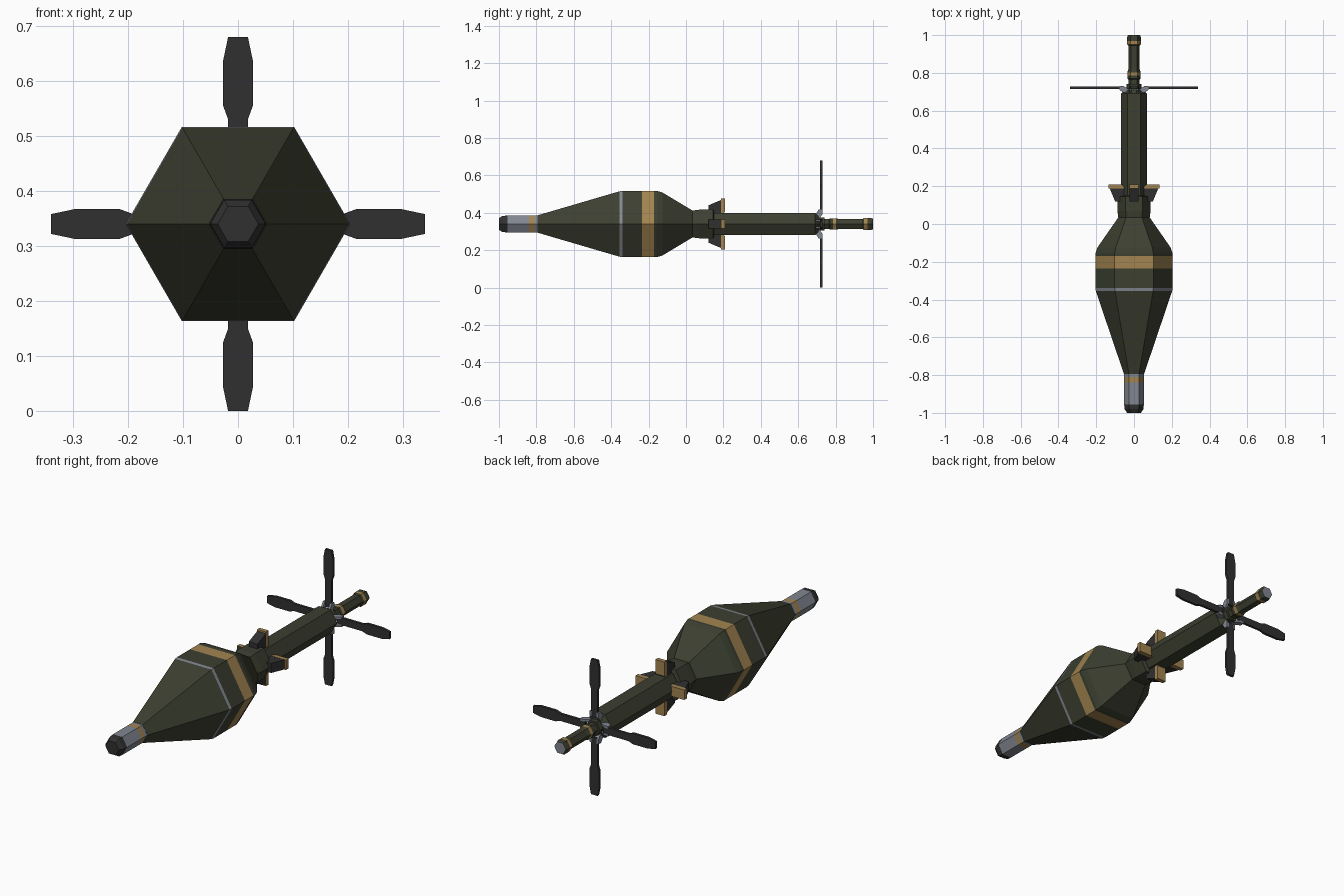
import bpy, bmesh
from math import cos, sin, pi
from mathutils import Matrix, Vector

if "Cube" in bpy.data.objects:
    bpy.data.objects.remove(bpy.data.objects["Cube"])

CZ = 0.34  # height of the long axis


def material(name, rgb):
    m = bpy.data.materials.new(name)
    m.diffuse_color = (*rgb, 1)
    m.use_nodes = True
    m.node_tree.nodes["Principled BSDF"].inputs["Base Color"].default_value = m.diffuse_color
    return m


OLIVE = material("olive", (0.045, 0.05, 0.03))
GOLD = material("gold", (0.36, 0.23, 0.08))
STEEL = material("steel", (0.22, 0.24, 0.28))
BLACK = material("black", (0.03, 0.03, 0.03))
MATS = [OLIVE, GOLD, STEEL, BLACK]


def finish(name, bm):
    bmesh.ops.recalc_face_normals(bm, faces=bm.faces)
    me = bpy.data.meshes.new(name)
    bm.to_mesh(me)
    bm.free()
    for m in MATS:
        me.materials.append(m)
    ob = bpy.data.objects.new(name, me)
    bpy.context.collection.objects.link(ob)
    return ob


def hex_lathe(name, profile):
    """profile: (y, corner radius, material of the section behind it)"""
    bm = bmesh.new()
    rings = [[bm.verts.new((r * cos(k * pi / 3), y, CZ + r * sin(k * pi / 3)))
              for k in range(6)] for y, r, _ in profile]
    for i in range(len(rings) - 1):
        a, b = rings[i], rings[i + 1]
        for k in range(6):
            j = (k + 1) % 6
            f = bm.faces.new((a[k], a[j], b[j], b[k]))
            f.material_index = MATS.index(profile[i][2])
    for ring, m in ((rings[0], profile[0][2]), (rings[-1], profile[-1][2])):
        bm.faces.new(ring).material_index = MATS.index(m)
    return finish(name, bm)


def radial_prism(name, outline, axis, lo, hi, mat, angle):
    """Extrude an outline along 'axis', then turn it about the long axis.
    axis 'y': outline is (x, z); axis 'x': outline is (y, z). z is radial."""
    bm = bmesh.new()

    def ring(d):
        return [bm.verts.new((u, d, v) if axis == 'y' else (d, u, v))
                for u, v in outline]
    a, b = ring(lo), ring(hi)
    n = len(outline)
    bm.faces.new(a)
    bm.faces.new(b)
    for k in range(n):
        j = (k + 1) % n
        bm.faces.new((a[k], a[j], b[j], b[k]))
    for f in bm.faces:
        f.material_index = MATS.index(mat)
    bm.transform(Matrix.Translation((0, 0, CZ)) @ Matrix.Rotation(angle, 4, 'Y'))
    return finish(name, bm)


# Nose
hex_lathe("nose_cap", [(-1.0, 0.037, BLACK), (-0.98, 0.05, BLACK), (-0.955, 0.052, BLACK)])
hex_lathe("nose_sleeve", [(-0.955, 0.052, STEEL), (-0.84, 0.052, GOLD),
                          (-0.81, 0.052, STEEL), (-0.79, 0.052, STEEL)])

# Main body with its painted rings
hex_lathe("main_body", [
    (-0.795, 0.053, OLIVE), (-0.355, 0.202, STEEL), (-0.34, 0.204, OLIVE),
    (-0.235, 0.204, GOLD), (-0.17, 0.204, OLIVE), (-0.155, 0.204, OLIVE),
    (-0.125, 0.194, OLIVE), (0.035, 0.083, OLIVE), (0.07, 0.088, OLIVE),
    (0.145, 0.088, OLIVE), (0.15, 0.07, OLIVE)])

# Rear tube and tail rod
hex_lathe("rear_tube", [(0.13, 0.068, OLIVE), (0.69, 0.068, OLIVE), (0.715, 0.04, OLIVE),
                        (0.74, 0.04, OLIVE)])
hex_lathe("tail_rod", [
    (0.73, 0.03, OLIVE), (0.765, 0.03, OLIVE), (0.77, 0.035, OLIVE),
    (0.785, 0.035, GOLD), (0.803, 0.035, OLIVE), (0.82, 0.03, OLIVE),
    (0.945, 0.03, OLIVE), (0.95, 0.036, GOLD), (0.97, 0.036, OLIVE),
    (0.99, 0.036, OLIVE), (1.0, 0.032, STEEL)])

# Four sets of short fins, hinges and folding blades
fin = [(0.12, 0.05), (0.12, 0.10), (0.187, 0.128), (0.187, 0.05)]
plate = [(0.187, 0.05), (0.187, 0.136), (0.208, 0.136), (0.208, 0.065), (0.195, 0.05)]
half_blade = [(0.018, 0.05), (0.018, 0.19), (0.027, 0.215), (0.027, 0.297), (0.018, 0.34)]
blade = half_blade + [(-x, z) for x, z in reversed(half_blade)]
lug = [(0.695, 0.03), (0.695, 0.055), (0.71, 0.078), (0.73, 0.078), (0.73, 0.055), (0.715, 0.03)]
for i in range(4):
    a = i * pi / 2
    radial_prism(f"fin_{i}", fin, 'x', -0.024, 0.024, BLACK, a)
    radial_prism(f"fin_plate_{i}", plate, 'x', -0.025, 0.025, GOLD, a)
    radial_prism(f"blade_{i}", blade, 'y', 0.716, 0.729, BLACK, a)
    for s in (-1, 1):
        lo, hi = sorted((s * 0.014, s * 0.025))
        radial_prism(f"hinge_lug_{i}_{s}", lug, 'x', lo, hi, STEEL, a)
